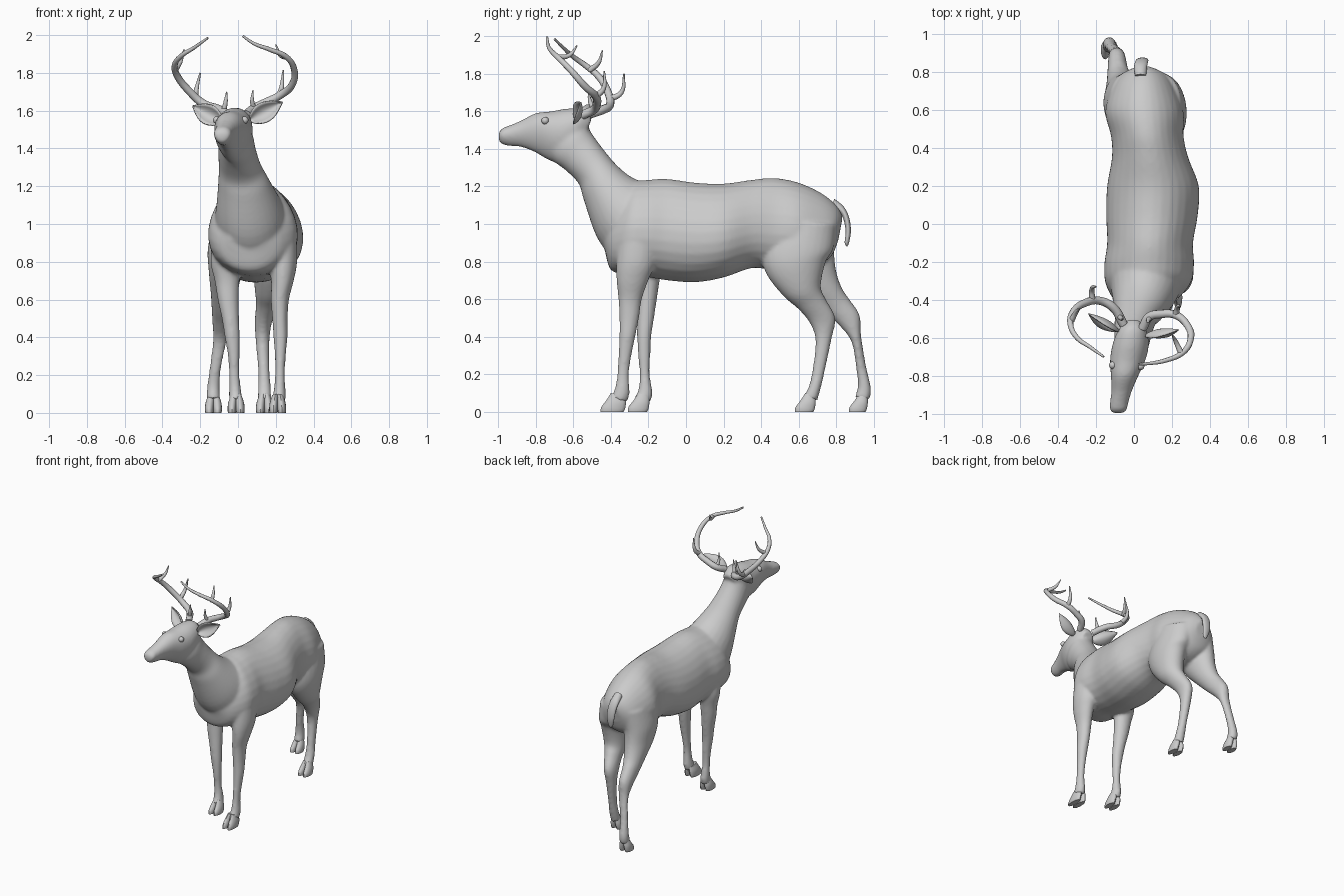
import bpy, bmesh, math
from mathutils import Vector


def spline(rows, steps=5):
    """Catmull-Rom interpolation of equal-length number rows."""
    out = []
    n = len(rows)
    for i in range(n - 1):
        a, b, c, d = (rows[max(i - 1, 0)], rows[i], rows[i + 1], rows[min(i + 2, n - 1)])
        for s in range(steps):
            t = s / steps
            out.append([0.5 * (2 * q + (r - p) * t + (2 * p - 5 * q + 4 * r - u) * t * t
                               + (3 * q - p - 3 * r + u) * t ** 3)
                        for p, q, r, u in zip(a, b, c, d)])
    out.append(list(rows[-1]))
    return out


def loft(bm, rows, bias=0.0, sides=28):
    """Skin oval rings; row = edge point (y, z), opposite edge (y, z), centre x, half width."""
    rings = []
    for y1, z1, y2, z2, x, w in spline(rows):
        ring = []
        for k in range(sides):
            t = 2 * math.pi * k / sides
            c, s = math.cos(t), math.sin(t)
            ring.append(bm.verts.new((x + w * s * (1 - bias * c),
                                      (y1 + y2) / 2 + (y1 - y2) / 2 * c,
                                      (z1 + z2) / 2 + (z1 - z2) / 2 * c)))
        rings.append(ring)
    for a, b in zip(rings, rings[1:]):
        for k in range(sides):
            j = (k + 1) % sides
            bm.faces.new((a[k], a[j], b[j], b[k]))
    bm.faces.new(rings[0][::-1])
    bm.faces.new(rings[-1])


def finish(bm, name, angle=60):
    bmesh.ops.recalc_face_normals(bm, faces=bm.faces)
    me = bpy.data.meshes.new(name)
    bm.to_mesh(me)
    bm.free()
    ob = bpy.data.objects.new(name, me)
    bpy.context.collection.objects.link(ob)
    bpy.ops.object.select_all(action='DESELECT')
    bpy.context.view_layer.objects.active = ob
    ob.select_set(True)
    bpy.ops.object.shade_smooth_by_angle(angle=math.radians(angle))
    return ob


# Body: trunk, neck, head and legs fused into one smooth skin
bm = bmesh.new()
loft(bm, [(.835, 1.04, .81, .91, .05, .05), (.80, 1.10, .775, .83, .05, .12),
          (.72, 1.165, .70, .78, .05, .17), (.60, 1.22, .58, .76, .055, .205),
          (.47, 1.245, .46, .755, .07, .19), (.35, 1.235, .35, .765, .085, .20),
          (.20, 1.215, .20, .715, .10, .24), (.05, 1.22, .05, .69, .095, .24),
          (-.10, 1.24, -.10, .70, .085, .225), (-.20, 1.235, -.22, .72, .08, .235),
          (-.29, 1.22, -.32, .73, .075, .225), (-.38, 1.13, -.40, .755, .06, .17),
          (-.46, 1.02, -.43, .85, .045, .09)], bias=.14)
loft(bm, [(-.18, 1.20, -.38, .80, .07, .20), (-.29, 1.25, -.475, .93, .055, .17),
          (-.365, 1.31, -.545, 1.13, .03, .135), (-.43, 1.385, -.572, 1.215, .01, .112),
          (-.50, 1.48, -.64, 1.285, -.005, .10), (-.54, 1.55, -.70, 1.33, -.01, .092),
          (-.60, 1.59, -.74, 1.38, -.015, .07)])
loft(bm, [(-.50, 1.56, -.56, 1.44, -.005, .045), (-.55, 1.61, -.62, 1.36, -.01, .08),
          (-.63, 1.615, -.68, 1.325, -.02, .095), (-.72, 1.60, -.74, 1.345, -.035, .09),
          (-.80, 1.59, -.81, 1.385, -.05, .07), (-.88, 1.55, -.88, 1.41, -.065, .053),
          (-.94, 1.525, -.94, 1.415, -.078, .048), (-.978, 1.51, -.98, 1.425, -.083, .044),
          (-.998, 1.485, -.996, 1.44, -.085, .028)], bias=-.2)
# Front right leg
loft(bm, [(-.36, .95, -.14, .95, .22, .09), (-.37, .80, -.16, .80, .235, .078),
          (-.37, .70, -.20, .70, .235, .06), (-.36, .60, -.235, .60, .222, .048),
          (-.355, .50, -.25, .50, .222, .041), (-.355, .40, -.27, .40, .225, .037),
          (-.36, .30, -.29, .30, .224, .029), (-.366, .20, -.304, .20, .222, .026),
          (-.38, .12, -.30, .10, .22, .032), (-.405, .075, -.315, .05, .215, .036)])
# Front left leg
loft(bm, [(-.30, .95, -.10, .95, -.04, .09), (-.27, .80, -.12, .80, -.06, .085),
          (-.255, .70, -.14, .70, -.058, .066), (-.257, .60, -.155, .60, -.052, .056),
          (-.26, .50, -.17, .50, -.04, .046), (-.26, .40, -.185, .40, -.03, .04),
          (-.255, .30, -.19, .30, -.022, .031), (-.247, .20, -.193, .20, -.02, .028),
          (-.253, .12, -.178, .10, -.015, .033), (-.275, .075, -.19, .05, -.012, .036)])
# Back right leg
loft(bm, [(.45, 1.02, .80, 1.00, .13, .12), (.40, .85, .785, .87, .16, .115),
          (.43, .73, .745, .80, .175, .10), (.52, .615, .718, .67, .17, .08),
          (.60, .545, .745, .60, .155, .06), (.66, .47, .795, .50, .135, .046),
          (.69, .38, .776, .39, .13, .037), (.674, .225, .741, .225, .137, .03),
          (.652, .13, .722, .14, .14, .034), (.62, .075, .70, .06, .14, .036)])
# Back left leg
loft(bm, [(.47, 1.02, .81, 1.00, -.01, .12), (.48, .88, .79, .86, -.055, .105),
          (.53, .75, .80, .75, -.065, .09), (.65, .62, .83, .66, -.075, .07),
          (.74, .53, .87, .60, -.085, .055), (.82, .455, .925, .515, -.09, .046),
          (.882, .37, .932, .41, -.095, .037), (.907, .225, .958, .25, -.12, .03),
          (.915, .14, .986, .12, -.13, .034), (.90, .08, .975, .06, -.13, .036)])
body = finish(bm, "body")
rm = body.modifiers.new("fuse", 'REMESH')
rm.mode = 'VOXEL'
rm.voxel_size = 0.01
rm.use_smooth_shade = True
sm = body.modifiers.new("soften", 'SMOOTH')
sm.factor = 0.5
sm.iterations = 8

# Cloven hooves
for name, front, back, x in (("front_right_hoof", -.455, -.32, .21),
                             ("front_left_hoof", -.31, -.195, -.01),
                             ("back_right_hoof", .58, .69, .14),
                             ("back_left_hoof", .868, .968, -.13)):
    bm = bmesh.new()
    for s in (-1, 1):
        loft(bm, [(front + .055, .10, back, .08, x + s * .012, .018),
                  (front + .03, .06, back, .045, x + s * .019, .023),
                  (front + .004, .025, back - .005, .015, x + s * .022, .023),
                  (front, .0, back - .012, .0, x + s * .022, .021)], sides=16)
    finish(bm, name, 45)

# Tail
bm = bmesh.new()
loft(bm, [(.79, 1.135, .77, 1.08, .035, .03), (.842, 1.09, .82, 1.055, .035, .034),
          (.87, 1.03, .84, 1.02, .04, .034), (.878, .96, .85, .96, .045, .031),
          (.868, .90, .845, .905, .05, .02), (.858, .88, .85, .885, .05, .006)], sides=16)
finish(bm, "tail")

# Ears: cupped leaves facing forward
for name, base, tip in (("right_ear", (.065, -.59, 1.55), (.235, -.56, 1.645)),
                        ("left_ear", (-.085, -.565, 1.54), (-.24, -.475, 1.625))):
    bm = bmesh.new()
    base, tip = Vector(base), Vector(tip)
    along = tip - base
    across = along.cross(Vector((0, -1, 0))).normalized()
    facing = across.cross(along).normalized()
    if facing.y > 0:
        facing.negate()
    rows = []
    for i in range(13):
        u = i / 12
        w = .012 * (1 - u) + .044 * math.sin(math.pi * u ** .85) + .001
        rows.append([bm.verts.new(base + along * u + across * w * v + facing * w * .8 * (v * v - .5))
                     for v in (-1, -.75, -.5, -.25, 0, .25, .5, .75, 1)])
    for a, b in zip(rows, rows[1:]):
        for k in range(8):
            bm.faces.new((a[k], a[k + 1], b[k + 1], b[k]))
    ear = finish(bm, name)
    so = ear.modifiers.new("thickness", 'SOLIDIFY')
    so.thickness = 0.008
    so.offset = 0

# Eyes
for name, loc in (("right_eye", (.035, -.75, 1.55)), ("left_eye", (-.112, -.745, 1.55))):
    bm = bmesh.new()
    bmesh.ops.create_uvsphere(bm, u_segments=16, v_segments=10, radius=.02)
    bmesh.ops.translate(bm, verts=bm.verts, vec=loc)
    finish(bm, name)


def antler(name, branches):
    """Each branch is a tapered tube: (start radius, end radius, points)."""
    cu = bpy.data.curves.new(name, 'CURVE')
    cu.dimensions = '3D'
    cu.bevel_depth = 1
    cu.bevel_resolution = 3
    cu.resolution_u = 6
    cu.use_fill_caps = True
    for r0, r1, pts in branches:
        sp = cu.splines.new('BEZIER')
        sp.bezier_points.add(len(pts) - 1)
        for i, (bp, p) in enumerate(zip(sp.bezier_points, pts)):
            bp.co = p
            bp.handle_left_type = bp.handle_right_type = 'AUTO'
            bp.radius = r0 + (r1 - r0) * (i / (len(pts) - 1)) ** 1.6
    ob = bpy.data.objects.new(name, cu)
    bpy.context.collection.objects.link(ob)
    bpy.ops.object.select_all(action='DESELECT')
    bpy.context.view_layer.objects.active = ob
    ob.select_set(True)
    bpy.ops.object.convert(target='MESH')
    bpy.ops.object.shade_smooth_by_angle(angle=math.radians(60))


# Antlers: main beam, brow tine, rear tine, upper tine
antler("left_antler", [
    (.024, .006, [(-.055, -.53, 1.58), (-.11, -.44, 1.61), (-.18, -.405, 1.635), (-.255, -.415, 1.70),
                  (-.322, -.465, 1.785), (-.335, -.53, 1.84), (-.30, -.60, 1.89),
                  (-.23, -.65, 1.935), (-.16, -.70, 1.985)]),
    (.015, .003, [(-.075, -.49, 1.60), (-.065, -.50, 1.65), (-.06, -.50, 1.70)]),
    (.018, .004, [(-.22, -.405, 1.665), (-.222, -.345, 1.70), (-.20, -.33, 1.80)]),
    (.016, .003, [(-.33, -.51, 1.82), (-.305, -.465, 1.86), (-.285, -.445, 1.925)])])
antler("right_antler", [
    (.024, .006, [(.045, -.55, 1.58), (.08, -.49, 1.61), (.14, -.475, 1.64), (.22, -.48, 1.68),
                  (.285, -.54, 1.735), (.298, -.61, 1.815), (.255, -.68, 1.885),
                  (.165, -.72, 1.925), (.085, -.735, 1.955), (.025, -.74, 1.995)]),
    (.015, .003, [(.085, -.49, 1.61), (.075, -.51, 1.65), (.08, -.52, 1.71)]),
    (.018, .004, [(.22, -.48, 1.68), (.23, -.44, 1.72), (.24, -.435, 1.815)]),
    (.016, .003, [(.25, -.685, 1.885), (.22, -.62, 1.90), (.20, -.58, 1.95)])])
